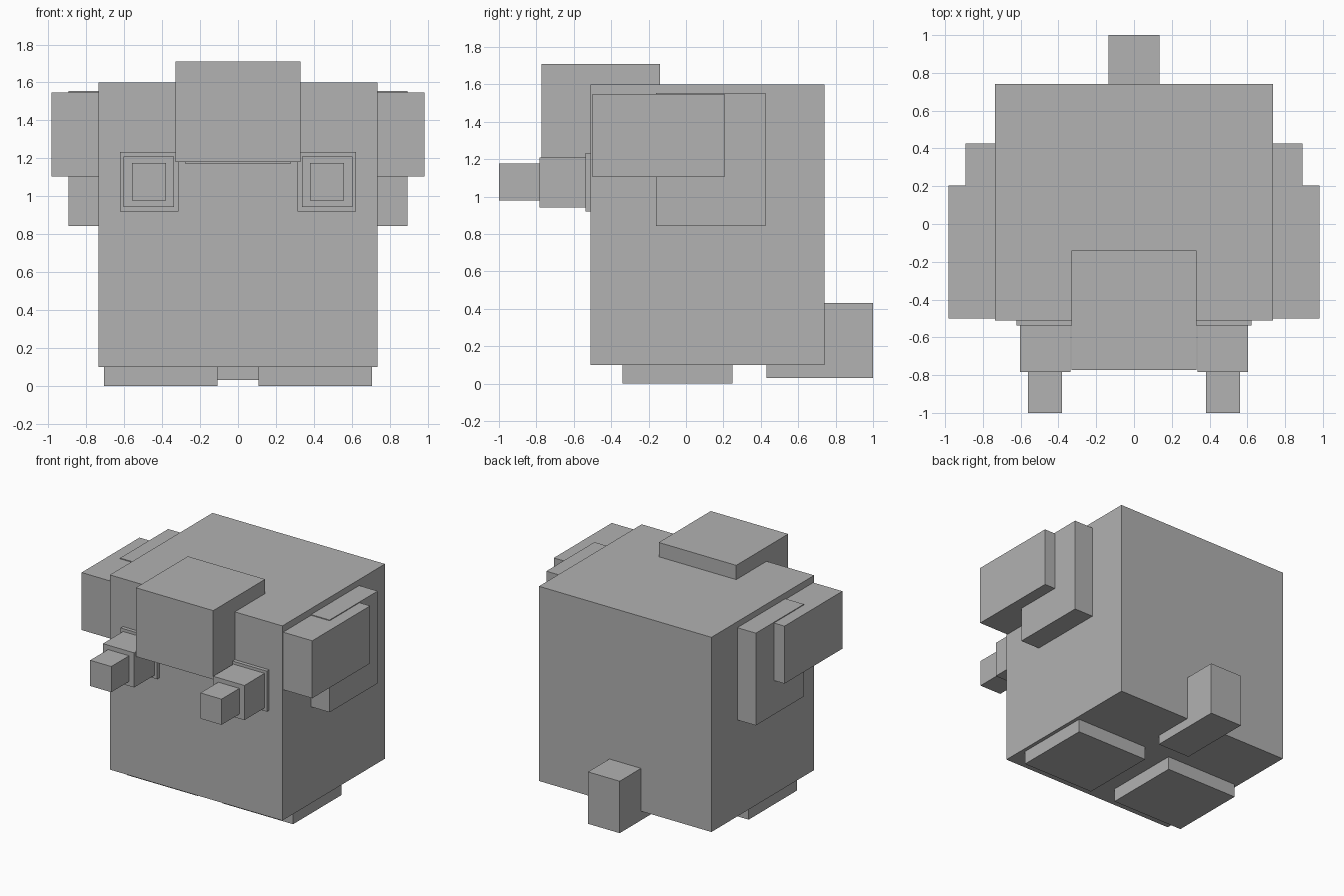
import bpy
import bmesh

cube = bpy.data.objects.get("Cube")
if cube:
    bpy.data.objects.remove(cube, do_unlink=True)

# One plain grey for the whole model
grey = bpy.data.materials.new("plain_grey")
grey.use_nodes = True
colour = (0.445, 0.445, 0.445, 1.0)
grey.diffuse_color = colour
grey.node_tree.nodes["Principled BSDF"].inputs["Base Color"].default_value = colour


def box(name, x, y, z):
    """Flat-sided block spanning the given (low, high) ranges."""
    bm = bmesh.new()
    bmesh.ops.create_cube(bm, size=1)
    for v in bm.verts:
        v.co = [r[0] if c < 0 else r[1] for c, r in zip(v.co, (x, y, z))]
    mesh = bpy.data.meshes.new(name)
    bm.to_mesh(mesh)
    bm.free()
    mesh.materials.append(grey)
    obj = bpy.data.objects.new(name, mesh)
    bpy.context.collection.objects.link(obj)
    return obj


def pair(name, x, y, z):
    """Matching blocks on the left (+x) and right (-x)."""
    box("left_" + name, x, y, z)
    box("right_" + name, (-x[1], -x[0]), y, z)


# Body, forehead block and tail
box("body", (-0.735, 0.735), (-0.51, 0.74), (0.10, 1.60))
box("forehead", (-0.33, 0.33), (-0.773, -0.14), (1.18, 1.71))
box("forehead_underside", (-0.28, 0.28), (-0.72, -0.5), (1.173, 1.2))
box("tail", (-0.135, 0.135), (0.43, 1.0), (0.03, 0.43))

# Ears: a broad front slab over a thinner rear slab
pair("ear_front", (0.73, 0.983), (-0.50, 0.205), (1.105, 1.548))
pair("ear_rear", (0.72, 0.893), (-0.16, 0.425), (0.843, 1.554))

# Stepped eyes: rim, stalk and tip
pair("eye_rim", (0.313, 0.623), (-0.538, -0.5), (0.92, 1.232))
pair("eye_stalk", (0.337, 0.603), (-0.783, -0.52), (0.943, 1.21))
pair("eye_tip", (0.38, 0.56), (-1.0, -0.77), (0.978, 1.176))

# Feet
pair("foot", (0.107, 0.708), (-0.34, 0.248), (0.0, 0.11))
